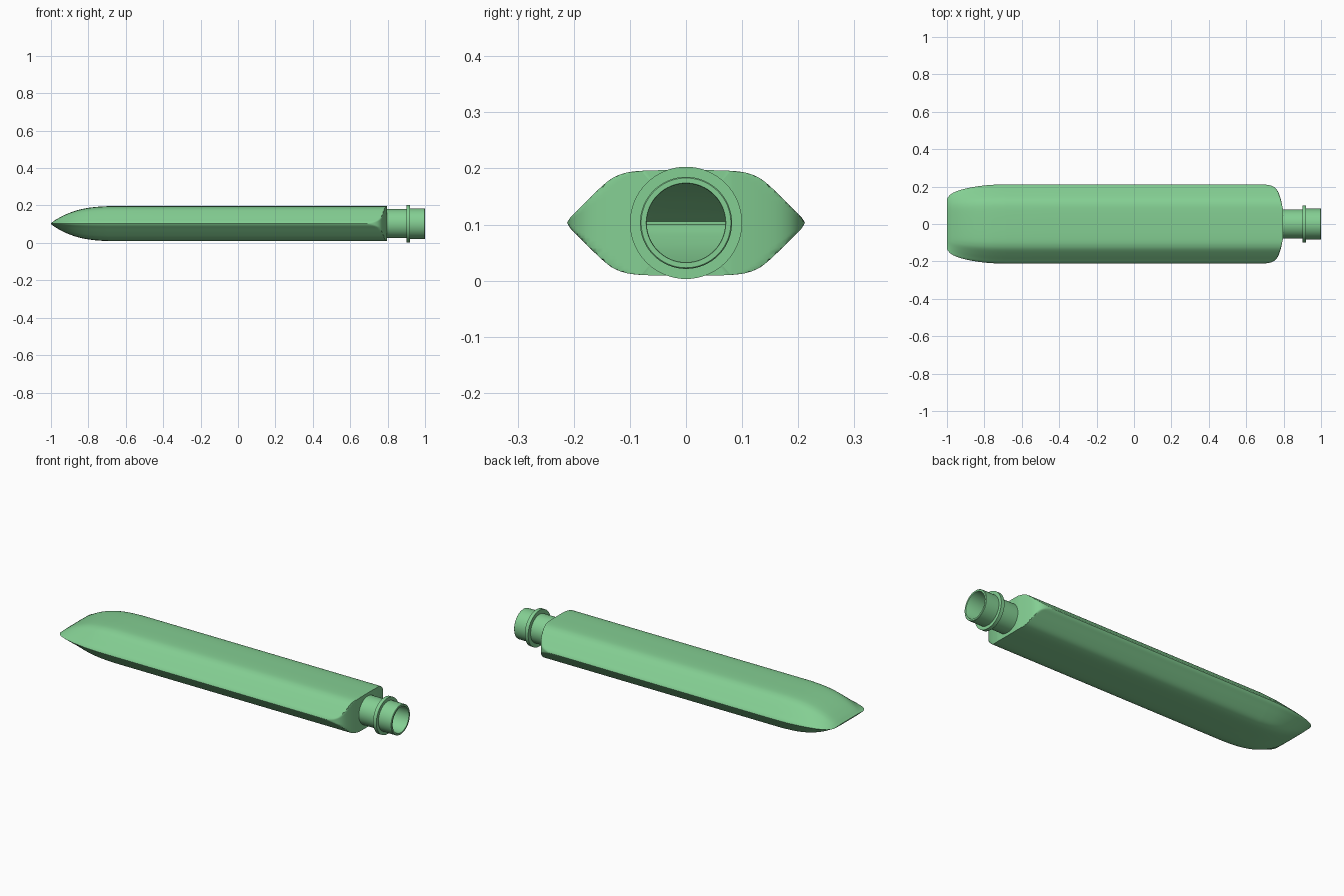
import bpy, bmesh, math
from mathutils import Vector
from mathutils.geometry import interpolate_bezier

cube = bpy.data.objects.get("Cube")
if cube:
    bpy.data.objects.remove(cube)

CZ = 0.103  # height of the long axis

green = bpy.data.materials.new("soft green plastic")
green.use_nodes = True
COLOR = (0.23, 0.62, 0.29, 1)
green.diffuse_color = COLOR
green.node_tree.nodes["Principled BSDF"].inputs["Base Color"].default_value = COLOR


def smooth_path(pts, steps):
    """Rounded curve through the given points."""
    pts = [Vector((*p, 0)) for p in pts]
    out = []
    for i in range(len(pts) - 1):
        a, b = pts[i], pts[i + 1]
        ta = (b - pts[max(i - 1, 0)]) / 6
        tb = (pts[min(i + 2, len(pts) - 1)] - a) / 6
        out += interpolate_bezier(a, a + ta, b - tb, b, steps + 1)[:-1]
    return out + [pts[-1]]


def loft(name, rings, closed_path=False, angle=35):
    """Skin closed rings of points running along x."""
    bm = bmesh.new()
    loops = [[bm.verts.new(p) for p in ring] for ring in rings]
    pairs = list(zip(loops, loops[1:]))
    if closed_path:
        pairs.append((loops[-1], loops[0]))
    for a, b in pairs:
        for i in range(len(a)):
            j = (i + 1) % len(a)
            bm.faces.new((a[i], a[j], b[j], b[i]))
    bmesh.ops.remove_doubles(bm, verts=bm.verts, dist=0.00005)
    mesh = bpy.data.meshes.new(name)
    bm.to_mesh(mesh)
    bm.free()
    mesh.materials.append(green)
    obj = bpy.data.objects.new(name, mesh)
    bpy.context.collection.objects.link(obj)
    bpy.ops.object.select_all(action='DESELECT')
    obj.select_set(True)
    bpy.context.view_layer.objects.active = obj
    bpy.ops.object.shade_smooth_by_angle(angle=math.radians(angle))
    return obj


# Cross-section of the body: one quadrant, mirrored into a full ring
quadrant = smooth_path([(0, .094), (.05, .0938), (.09, .092), (.115, .087),
                        (.137, .076), (.165, .051), (.19, .026), (.205, .011),
                        (.212, 0)], 4)
half = quadrant + [Vector((p.x, -p.y, 0)) for p in reversed(quadrant[:-1])]
section = half + [Vector((-p.x, p.y, 0)) for p in reversed(half[1:-1])]


def body_ring(x, wide=1, high=1, limit=1):
    return [(x, max(-limit, min(limit, p.x * wide)), CZ + p.y * high)
            for p in section]


# Body: flattened bag, pinched at one end and rounded off at the shoulder
widths = smooth_path([(-1, .62), (-.992, .69), (-.97, .78), (-.92, .87),
                      (-.85, .94), (-.77, .985), (-.68, 1)], 4)
heights = smooth_path([(-1, .03), (-.992, .09), (-.97, .25), (-.92, .53),
                       (-.85, .79), (-.77, .94), (-.68, 1)], 4)
rings = [body_ring(w.x, w.y, h.y) for w, h in zip(widths, heights)]
rings += [body_ring(x) for x in (-.4, 0, .4, .69)]
for p in smooth_path([(.7, .211), (.73, .206), (.755, .193), (.772, .17),
                      (.784, .135), (.792, .1), (.796, .079)], 3):
    rings.append(body_ring(p.x, limit=p.y))
neck_hole = []
for x, y, z in rings[-1]:
    d = Vector((y, z - CZ)).normalized() * .078
    neck_hole.append((.797, d.x, CZ + d.y))
rings.append(neck_hole)
loft("body", rings)

# Crimped seam closing the pinched end
tip = body_ring(-1, .62, .03)
loft("end_seam", [tip, [(-1, y, CZ) for x, y, z in tip]])

# Neck: turned profile with outer wall, collar, lip and bore
profile = [(.79, .07), (.79, .078), (.9, .078), (.9, .1), (.92, .1),
           (.92, .082), (.998, .082), (1, .08), (1, .071), (.998, .07)]
SIDES = 64
turned = []
for x, r in profile:
    turned.append([(x, r * math.sin(math.tau * i / SIDES),
                    CZ + r * math.cos(math.tau * i / SIDES))
                   for i in range(SIDES)])
loft("neck", turned, closed_path=True)
